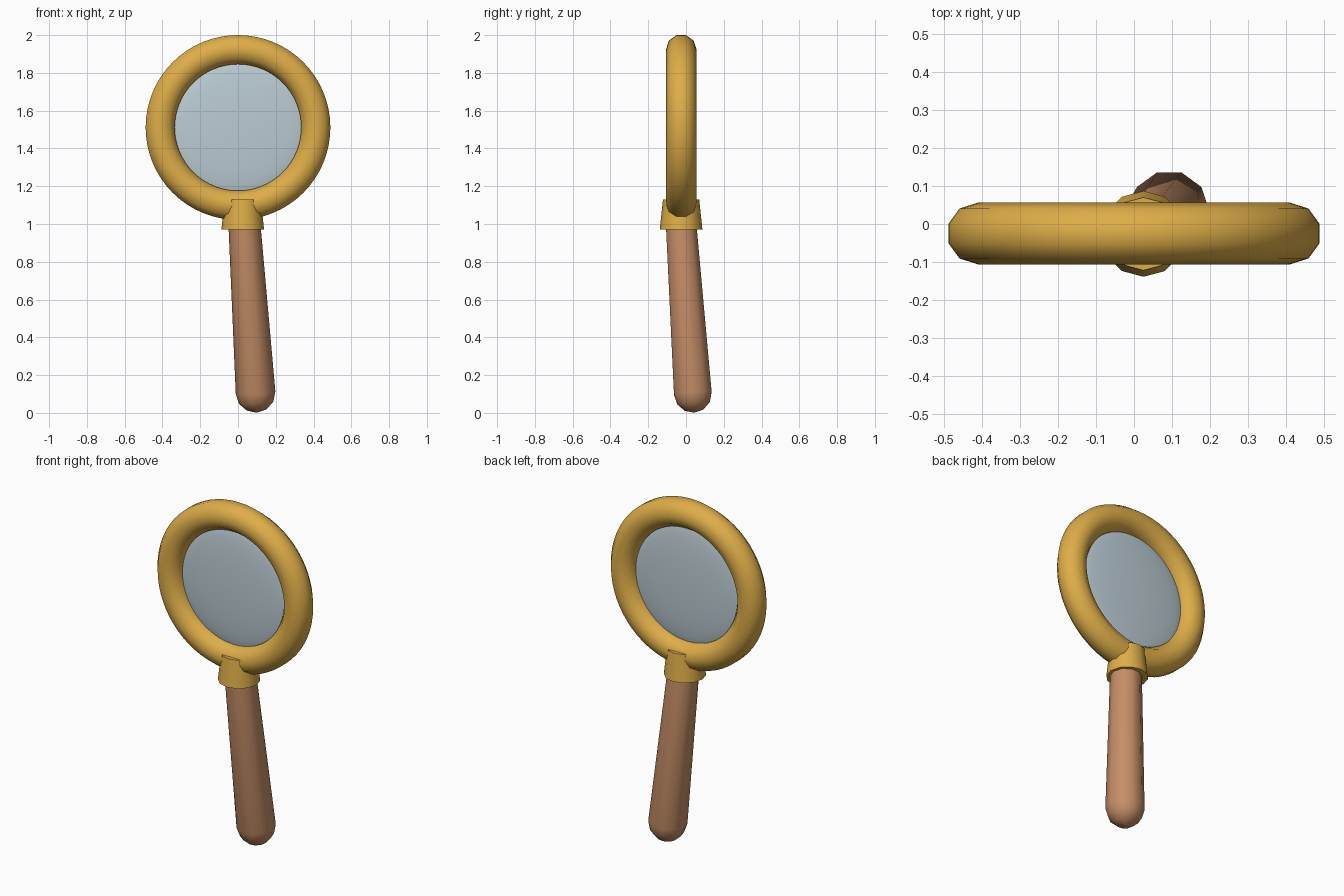
import bpy
from math import sin, cos, pi, radians
from mathutils import Vector

if "Cube" in bpy.data.objects:
    bpy.data.objects.remove(bpy.data.objects["Cube"], do_unlink=True)


def material(name, rgb):
    mat = bpy.data.materials.new(name)
    mat.use_nodes = True
    mat.diffuse_color = (*rgb, 1)
    mat.node_tree.nodes["Principled BSDF"].inputs["Base Color"].default_value = (*rgb, 1)
    return mat


def lathe(name, profile, sides, origin, axis, mat, closed=False, turn=0.0):
    """Spin (radius, height) points around an axis through origin."""
    n = len(profile)
    verts, faces = [], []
    for i in range(sides):
        a = 2 * pi * i / sides + turn
        verts += [(r * cos(a), r * sin(a), h) for r, h in profile]
    for i in range(sides):
        j = (i + 1) % sides
        for k in range(n if closed else n - 1):
            m = (k + 1) % n
            faces.append((i * n + k, j * n + k, j * n + m, i * n + m))
    if not closed:
        faces.append([i * n for i in reversed(range(sides))])
        faces.append([i * n + n - 1 for i in range(sides)])
    mesh = bpy.data.meshes.new(name)
    mesh.from_pydata(verts, [], faces)
    mesh.validate()
    mesh.materials.append(mat)
    obj = bpy.data.objects.new(name, mesh)
    obj.location = origin
    obj.rotation_euler = Vector((0, 0, 1)).rotation_difference(Vector(axis)).to_euler()
    bpy.context.collection.objects.link(obj)
    bpy.ops.object.select_all(action="DESELECT")
    obj.select_set(True)
    bpy.context.view_layer.objects.active = obj
    bpy.ops.object.shade_smooth_by_angle(angle=radians(42))
    return obj


brass = material("brass", (0.73, 0.42, 0.065))
wood = material("wood", (0.56, 0.27, 0.135))
glass = material("pale_glass", (0.50, 0.61, 0.66))

centre = (0, -0.025, 1.511)

# Ring frame, ten-sided in section
ring = [(0.412 + 0.081 * cos(radians(18 + 36 * i)),
         0.081 * sin(radians(18 + 36 * i))) for i in range(10)]
lathe("ring_frame", ring, 64, centre, (0, -1, 0), brass, closed=True)

# Shallow lens, bulging on both faces
lens = [(max(0.36 * cos(t), 0.002), 0.035 * sin(t))
        for t in (pi * (i / 16 - 0.5) for i in range(17))]
lathe("lens", lens, 48, centre, (0, -1, 0), glass)

# Tapered collar between ring and handle
lathe("collar", [(0.113, 0), (0.096, 0.16)], 12, (0.025, -0.026, 0.97), (0, 0, 1), brass)

# Leaning handle with a rounded butt
butt = Vector((0.093, 0.036, 0.106))
top = Vector((0.032, -0.028, 1.03))
dome = [(max(0.105 * sin(t), 0.002), -0.105 * cos(t))
        for t in (pi / 2 * i / 3 for i in range(4))]
lathe("handle", dome + [(0.084, (top - butt).length)], 10, butt, top - butt, wood)
